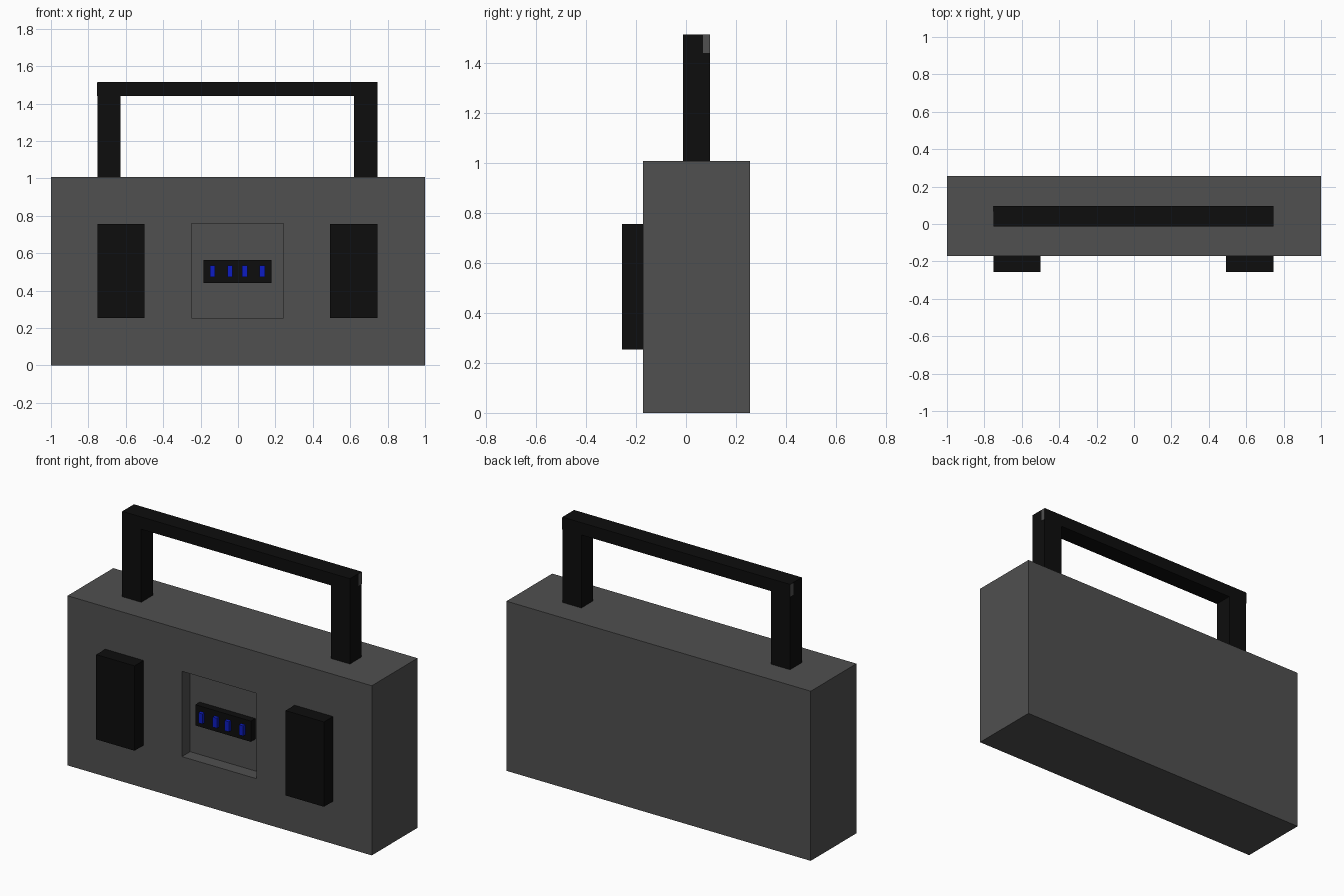
import bpy

if "Cube" in bpy.data.objects:
    bpy.data.objects.remove(bpy.data.objects["Cube"])


def material(name, r, g, b):
    m = bpy.data.materials.new(name)
    m.diffuse_color = (r, g, b, 1)
    m.use_nodes = True
    m.node_tree.nodes["Principled BSDF"].inputs["Base Color"].default_value = m.diffuse_color
    return m


GREY = material("dark_grey", 0.08, 0.08, 0.08)
BLACK = material("black", 0.004, 0.004, 0.004)
BLUE = material("blue", 0.004, 0.012, 0.55)


def box(name, x, y, z, mat=None):
    """Axis-aligned box from (min, max) ranges."""
    spans = (x, y, z)
    bpy.ops.mesh.primitive_cube_add(size=1, location=[(a + b) / 2 for a, b in spans])
    ob = bpy.context.object
    ob.name = name
    ob.scale = [b - a for a, b in spans]
    bpy.ops.object.transform_apply(location=False, rotation=False, scale=True)
    if mat:
        ob.data.materials.append(mat)
    return ob


FRONT, RECESS = -0.172, -0.095

# Case with a square recess in the front
body = box("body", (-1, 1), (FRONT, 0.257), (0, 1.008), GREY)
cutter = box("recess_cutter", (-0.248, 0.242), (-0.4, RECESS), (0.253, 0.76), GREY)
cutter.hide_render = True
cutter.hide_viewport = True
cut = body.modifiers.new("recess", 'BOOLEAN')
cut.operation = 'DIFFERENCE'
cut.solver = 'EXACT'
cut.object = cutter

# Speakers
for side, x in (("left", (-0.752, -0.5)), ("right", (0.493, 0.745))):
    box(side + "_speaker", x, (-0.257, FRONT), (0.253, 0.757), BLACK)

# Display panel with blue indicator bars
box("display", (-0.185, 0.18), (-0.137, RECESS), (0.442, 0.565), BLACK)
for i, x in enumerate((-0.137, -0.043, 0.036, 0.13)):
    box(f"indicator_{i + 1}", (x - 0.014, x + 0.014), (-0.157, -0.137),
        (0.474, 0.534), BLUE)

# Handle: two posts, a crossbar, and a small grey patch on each end
HY = (-0.013, 0.097)
for side, x in (("left", (-0.752, -0.627)), ("right", (0.62, 0.745))):
    box(side + "_handle_post", x, HY, (1.008, 1.442), BLACK)
box("handle_bar", (-0.752, 0.745), HY, (1.442, 1.515), BLACK)
for side, x in (("left", (-0.753, -0.752)), ("right", (0.745, 0.746))):
    box(side + "_handle_patch", x, (0.068, 0.097), (1.442, 1.513), GREY)
